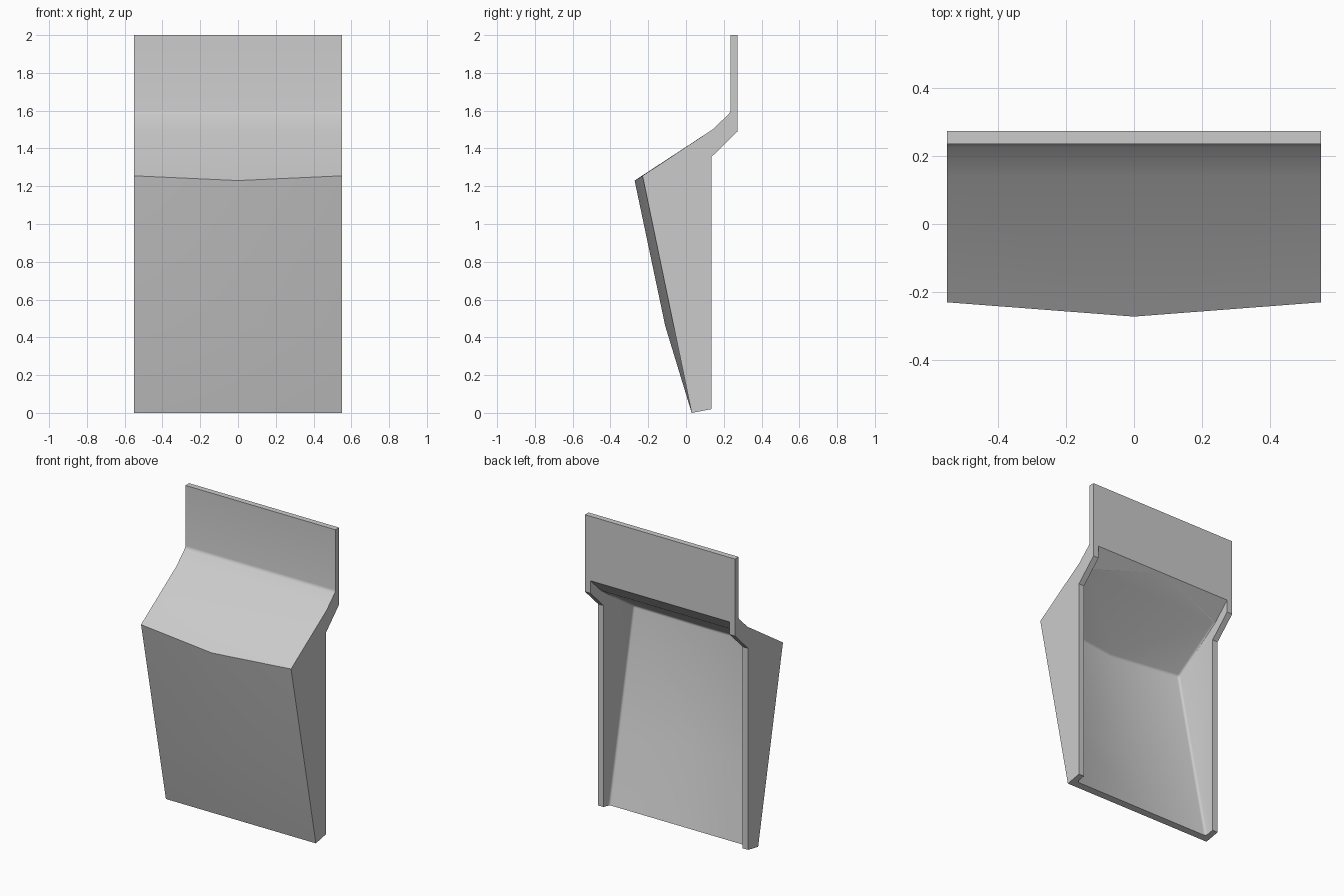
import bpy
import bmesh
import math

cube = bpy.data.objects.get("Cube")
if cube:
    bpy.data.objects.remove(cube, do_unlink=True)

HALF = 0.55
INNER = 0.51

# Profiles as (y, z), from the bottom lip up to the mounting plate
outer_side = [(0.03, 0), (-0.065, 0.46), (-0.23, 1.255), (0.14, 1.5), (0.235, 1.59), (0.235, 2)]
outer_mid = [(0.03, 0), (-0.11, 0.46), (-0.272, 1.23), (0.14, 1.5), (0.235, 1.59), (0.235, 2)]
inner_side = [(0.071, 0.008), (-0.024, 0.46), (-0.185, 1.237), (0.16, 1.464), (0.273, 1.573)]
inner_mid = [(0.071, 0.008), (-0.068, 0.46), (-0.225, 1.21), (0.16, 1.464), (0.273, 1.573)]
rim = [(0.273, 1.49), (0.135, 1.355), (0.135, 0.02)]
plate_back = (0.273, 2)

bm = bmesh.new()


def column(x, profile):
    return [bm.verts.new((x, y, z)) for y, z in profile]


def strip(a, b):
    return [bm.faces.new((a[i], a[i + 1], b[i + 1], b[i])) for i in range(len(a) - 1)]


outer = {s: column(s * HALF, outer_side if s else outer_mid) for s in (-1, 0, 1)}
inner = {s: column(s * INNER, inner_side if s else inner_mid) for s in (-1, 0, 1)}
rim_out = {s: column(s * HALF, rim) for s in (-1, 1)}
rim_in = {s: column(s * INNER, rim) for s in (-1, 1)}
top = {s: column(s * HALF, [plate_back])[0] for s in (-1, 0, 1)}

for s in (-1, 1):
    # Front skin, inner skin and plate top edge
    strip(outer[0], outer[s])
    strip(inner[0], inner[s])
    bm.faces.new((outer[0][-1], outer[s][-1], top[s], top[0]))
    # Side cheek, inner cheek and rear rim
    bm.faces.new(outer[s] + [top[s]] + rim_out[s])
    bm.faces.new(inner[s] + rim_in[s])
    strip(rim_out[s], rim_in[s])
    # Plate back and bottom lip
    bm.faces.new((top[0], top[s], rim_out[s][0], rim_in[s][0], inner[s][-1], inner[0][-1]))
    bm.faces.new((outer[0][0], outer[s][0], rim_out[s][-1], rim_in[s][-1], inner[s][0], inner[0][0]))

bmesh.ops.recalc_face_normals(bm, faces=bm.faces)

# Soften the folds inside the shell and the bend under the plate
folds = []
for s in (-1, 1):
    folds += [bm.edges.get((inner[s][i], inner[s][i + 1])) for i in range(3)]
    folds.append(bm.edges.get((inner[0][2], inner[s][2])))
bends = [bm.edges.get((outer[0][4], outer[s][4])) for s in (-1, 1)]
bmesh.ops.bevel(bm, geom=folds, offset=0.015, segments=3, profile=0.5, affect='EDGES')
bmesh.ops.bevel(bm, geom=bends, offset=0.012, segments=3, profile=0.5, affect='EDGES')

mesh = bpy.data.meshes.new("scoop_panel")
bm.to_mesh(mesh)
bm.free()
panel = bpy.data.objects.new("scoop_panel", mesh)
bpy.context.collection.objects.link(panel)

# Plain grey finish
grey = bpy.data.materials.new("plain_grey")
grey.use_nodes = True
grey.diffuse_color = (0.6, 0.6, 0.6, 1)
grey.node_tree.nodes["Principled BSDF"].inputs["Base Color"].default_value = (0.6, 0.6, 0.6, 1)
mesh.materials.append(grey)

bpy.ops.object.select_all(action='DESELECT')
panel.select_set(True)
bpy.context.view_layer.objects.active = panel
bpy.ops.object.shade_smooth_by_angle(angle=math.radians(32))
